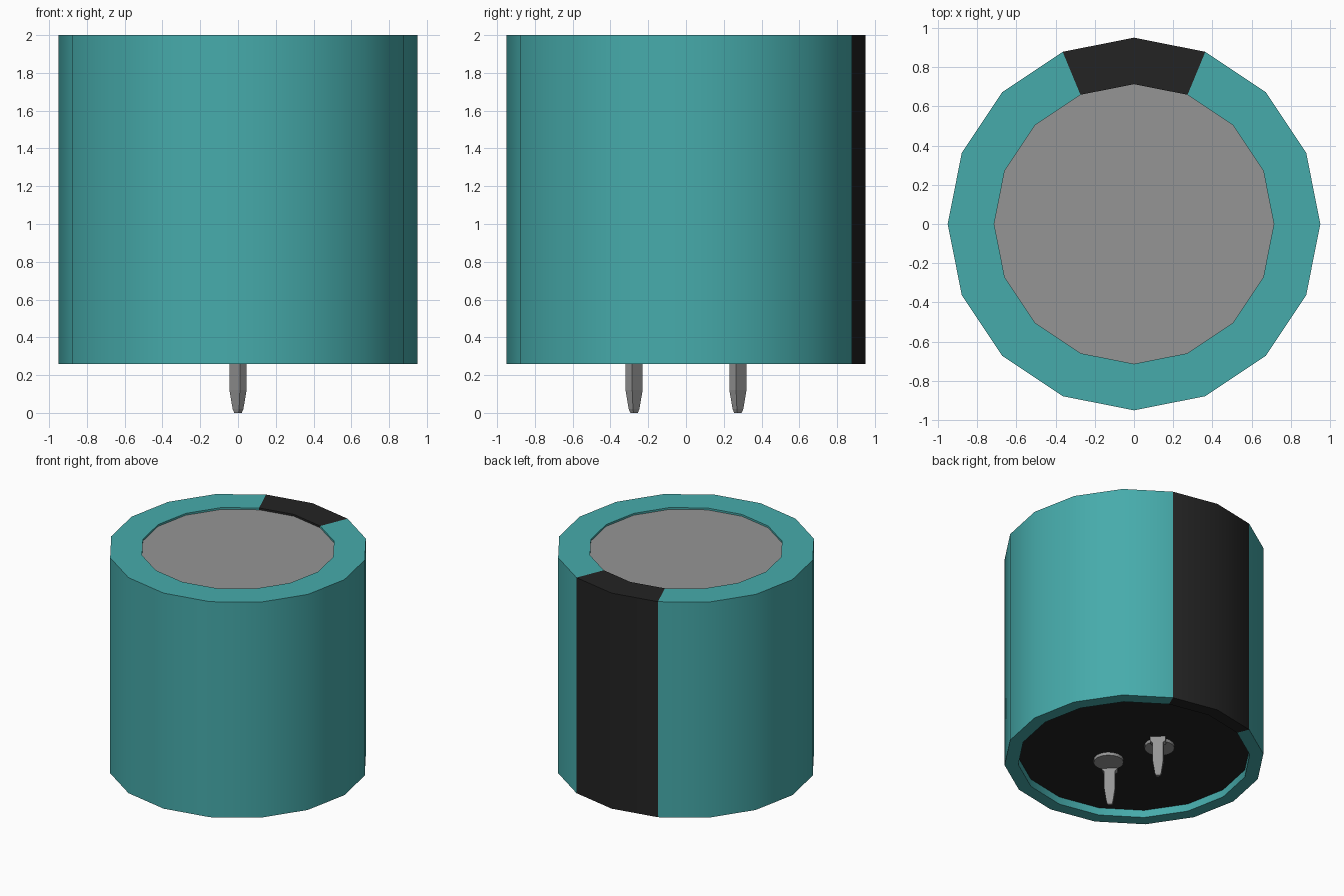
import bpy
import bmesh
from math import pi, cos, sin, radians
from mathutils import Matrix, Vector

cube = bpy.data.objects.get("Cube")
if cube:
    bpy.data.objects.remove(cube, do_unlink=True)

SIDES = 16
R = 0.95            # sleeve radius
R_CAN = 0.713       # opening in the top of the sleeve
R_BASE = 0.85       # opening in the bottom of the sleeve
Z_RIM, Z_BASE, Z_CAN, Z_TOP = 0.26, 0.32, 1.985, 2.0


def material(name, rgb):
    mat = bpy.data.materials.new(name)
    mat.use_nodes = True
    mat.diffuse_color = (*rgb, 1)
    mat.node_tree.nodes["Principled BSDF"].inputs["Base Color"].default_value = (*rgb, 1)
    return mat


teal = material("teal_plastic", (0.062, 0.41, 0.41))
black = material("black_plastic", (0.017, 0.017, 0.017))
grey = material("grey_metal", (0.30, 0.30, 0.30))


def finish(name, bm, mats, smooth=True):
    """Turn a bmesh into an object with smooth sides and sharp edges."""
    bmesh.ops.recalc_face_normals(bm, faces=bm.faces)
    mesh = bpy.data.meshes.new(name)
    bm.to_mesh(mesh)
    bm.free()
    obj = bpy.data.objects.new(name, mesh)
    bpy.context.collection.objects.link(obj)
    for mat in mats:
        mesh.materials.append(mat)
    if smooth:
        bpy.ops.object.select_all(action="DESELECT")
        obj.select_set(True)
        bpy.context.view_layer.objects.active = obj
        bpy.ops.object.shade_smooth_by_angle(angle=radians(30))
    return obj


def loft(bm, rings, caps):
    """Join rings of points with quads and optionally close both ends."""
    rows = [[bm.verts.new(p) for p in ring] for ring in rings]
    for a, b in zip(rows, rows[1:]):
        for i in range(len(a)):
            j = (i + 1) % len(a)
            bm.faces.new((a[i], a[j], b[j], b[i]))
    if caps:
        bm.faces.new(rows[0])
        bm.faces.new(rows[-1])


def circle(r, z, x=0, y=0):
    steps = [2 * pi * i / SIDES for i in range(SIDES)]
    return [(x + r * cos(a), y + r * sin(a), z) for a in steps]


def drum(name, r, z0, z1, mat, x=0, y=0):
    bm = bmesh.new()
    loft(bm, [circle(r, z0, x, y), circle(r, z1, x, y)], True)
    return finish(name, bm, [mat])


# Sleeve: lathed wrapper with a black polarity stripe on the back
bm = bmesh.new()
profile = [(R_BASE, Z_BASE), (R_BASE, Z_RIM), (R, Z_RIM),
           (R, Z_TOP), (R_CAN, Z_TOP), (R_CAN, Z_CAN)]
loft(bm, [circle(r, z) for r, z in profile], False)
for face in bm.faces:
    c = face.calc_center_median()
    face.material_index = int(c.y > 2 * abs(c.x))
finish("sleeve", bm, [teal, black])

# Metal can showing at the top and black plug closing the bottom
drum("can", R_CAN, 0.4, Z_CAN, grey)
drum("base_plug", R_BASE, Z_BASE, 0.4, black)


# Terminals: flat tapered pins, turned diagonally, each with a rivet beside it
def terminal(name, y, turn):
    place = Matrix.Translation((0, y, 0)) @ Matrix.Rotation(turn, 4, "Z")
    sections = [(0.012, 0.016, 0), (0.016, 0.024, 0.02),
                (0.025, 0.039, 0.12), (0.025, 0.039, 0.27),
                (0.025, 0.056, 0.285), (0.025, 0.056, Z_BASE)]
    bm = bmesh.new()
    loft(bm, [[place @ Vector((sx * a, sy * b, z))
               for sx, sy in ((-1, -1), (1, -1), (1, 1), (-1, 1))]
              for a, b, z in sections], True)
    finish(name + "_pin", bm, [grey], smooth=False)

    # Strap joining the pin to its rivet
    bm = bmesh.new()
    loft(bm, [[place @ Vector((x, w, z))
               for x, w in ((0, -0.05), (0.11, -0.05), (0.11, 0.05), (0, 0.05))]
              for z in (0.305, Z_BASE)], True)
    finish(name + "_strap", bm, [grey], smooth=False)

    spot = place @ Vector((0.107, 0, 0))
    drum(name + "_rivet", 0.11, 0.295, Z_BASE, grey, spot.x, spot.y)


terminal("front", -0.275, pi / 4)
terminal("back", 0.275, pi / 4 + pi)
